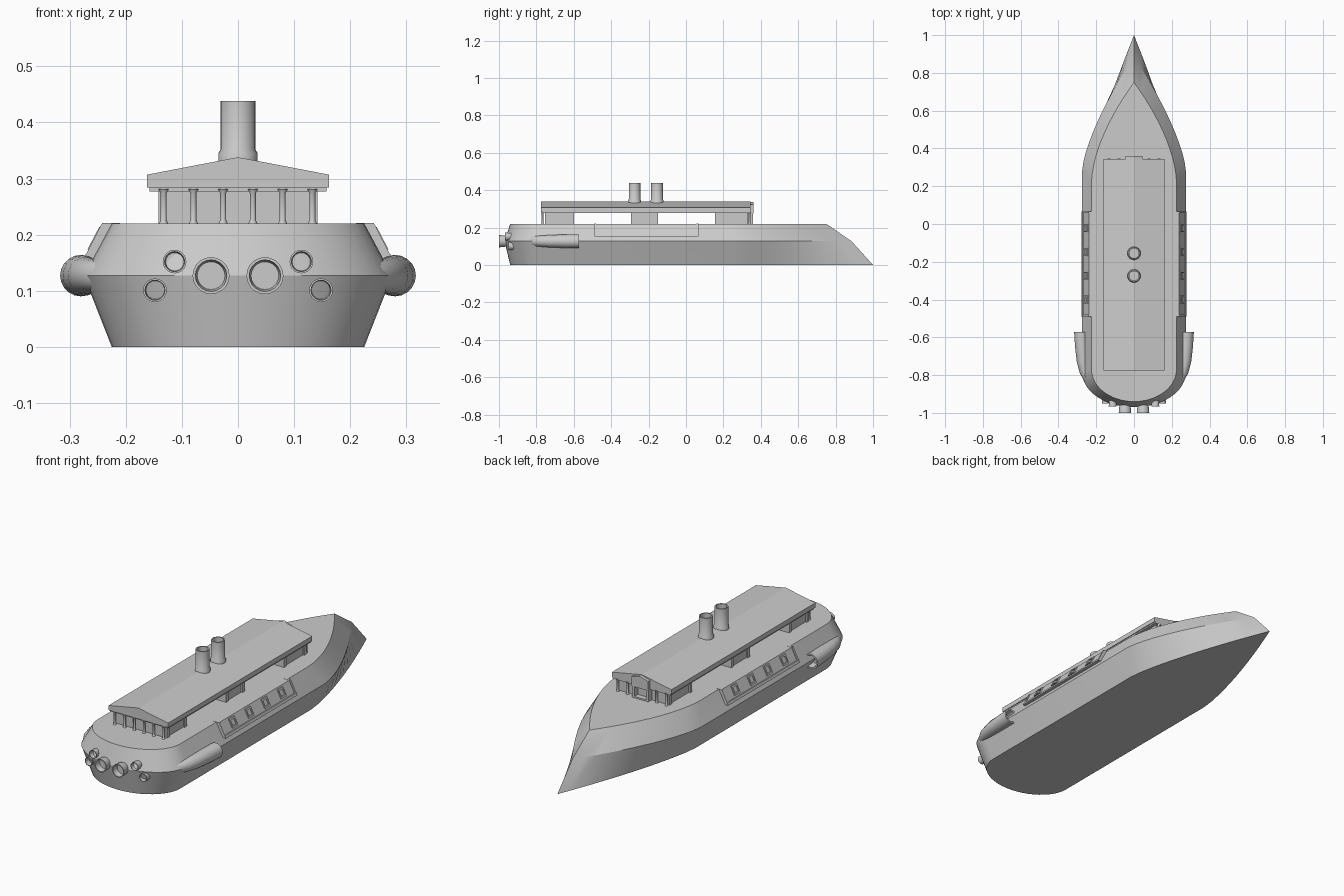
import bpy, bmesh, math
from mathutils import Vector, Matrix

if "Cube" in bpy.data.objects:
    bpy.data.objects.remove(bpy.data.objects["Cube"])


def finish(name, bm, smooth=None):
    bmesh.ops.recalc_face_normals(bm, faces=bm.faces[:])
    me = bpy.data.meshes.new(name)
    bm.to_mesh(me)
    bm.free()
    ob = bpy.data.objects.new(name, me)
    bpy.context.collection.objects.link(ob)
    if smooth:
        bpy.ops.object.select_all(action='DESELECT')
        ob.select_set(True)
        bpy.context.view_layer.objects.active = ob
        bpy.ops.object.shade_smooth_by_angle(angle=math.radians(smooth))
    return ob


def loft(name, rings, smooth=None):
    """Closed rings of points skinned together and capped at both ends."""
    bm = bmesh.new()
    vs = [[bm.verts.new(p) for p in r] for r in rings]
    n = len(rings[0])
    for a, b in zip(vs, vs[1:]):
        for i in range(n):
            j = (i + 1) % n
            bm.faces.new((a[i], a[j], b[j], b[i]))
    bm.faces.new(vs[0])
    bm.faces.new(vs[-1])
    return finish(name, bm, smooth)


def tube(name, axis, stations, segs=20):
    """Stations are (x, y, z, radius); circles lie across the Y or Z axis."""
    rings = []
    for x, y, z, r in stations:
        ring = []
        for i in range(segs):
            a = 2 * math.pi * i / segs
            c, s = r * math.cos(a), r * math.sin(a)
            ring.append((x + c, y, z + s) if axis == 'Y' else (x + c, y + s, z))
        rings.append(ring)
    return loft(name, rings, 35)


def prism(name, profile, y0, y1):
    """XZ profile extruded along Y."""
    return loft(name, [[(x, y, z) for x, z in profile] for y in (y0, y1)])


def box(name, x0, x1, y0, y1, z0, z1):
    return prism(name, [(x0, z0), (x1, z0), (x1, z1), (x0, z1)], y0, y1)


# Hull: rounded stern, straight sides, pointed raked bow
def outline(z, w, stern, s0, b0, bow, p, n=12):
    right = []
    for i in range(n + 1):
        a = math.pi / 2 * i / n
        right.append((w * math.sin(a), s0 - (s0 - stern) * math.cos(a)))
    for i in range(n + 1):
        t = i / n
        right.append((w * (1 - t ** p), b0 + (bow - b0) * t))
    left = [(-x, y) for x, y in right[-2:0:-1]]
    return [(x, y, z) for x, y in right + left]


loft("hull", [
    outline(0.0, 0.225, -0.94, -0.77, 0.25, 1.0, 1.35),
    outline(0.127, 0.275, -0.97, -0.785, 0.28, 0.885, 1.45),
    outline(0.22, 0.225, -0.94, -0.77, 0.22, 0.75, 1.7)], 22)

for s, side in ((-1, "left"), (1, "right")):
    # Side gallery with a sill and framed windows
    prism(f"gallery_{side}", [(s * 0.21, 0.155), (s * 0.272, 0.155),
                              (s * 0.238, 0.22), (s * 0.21, 0.22)], -0.48, 0.06)
    prism(f"gallery_sill_{side}", [(s * 0.24, 0.153), (s * 0.277, 0.153),
                                   (s * 0.272, 0.165), (s * 0.24, 0.165)], -0.49, 0.067)
    for y in (-0.485, 0.062):
        prism(f"gallery_end_{side}", [(s * 0.21, 0.155), (s * 0.276, 0.155),
                                      (s * 0.242, 0.221), (s * 0.21, 0.221)],
              y - 0.005, y + 0.005)

    def strip(y0, y1, za, zb):
        xa, xb = (0.272 - (z - 0.155) * 0.523 for z in (za, zb))
        prism(f"window_frame_{side}", [(s * (xa - .01), za), (s * (xa + .006), za),
                                       (s * (xb + .006), zb), (s * (xb - .01), zb)], y0, y1)
    for k in range(4):
        y = -0.4 + k * 0.126
        strip(y - .021, y - .014, .174, .214)
        strip(y + .014, y + .021, .174, .214)
        strip(y - .014, y + .014, .174, .181)
        strip(y - .014, y + .014, .207, .214)

    # Side pod, hollow at its forward end
    tube(f"side_pod_{side}", 'Y', [
        (s * .279, -.61, .127, .024), (s * .28, -.572, .127, .029),
        (s * .28, -.572, .127, .037), (s * .276, -.65, .127, .036),
        (s * .270, -.73, .127, .033), (s * .258, -.79, .127, .029),
        (s * .235, -.835, .127, .026), (s * .19, -.875, .127, .018)])

    # Stern nozzles
    for x, z, r, y in ((.048, .127, .033, -1.0), (.113, .152, .021, -.967),
                       (.148, .101, .021, -.95)):
        x *= s
        tube(f"stern_nozzle_{side}", 'Y', [
            (x, y + .09, z, r * .6), (x, y + .055, z, r * .65),
            (x, y + .03, z, r * .92), (x, y, z, r), (x, y, z, r * .85),
            (x, y + .028, z, r * .75)])

# Cabin blocks across the deck, with framed side windows
for y0, y1 in ((-.755, -.6), (-.295, -.15), (.155, .33)):
    box("cabin_block", -.135, .135, y0, y1, .22, .28)
    for s in (-1, 1):
        xa, xb = sorted((s * .13, s * .142))
        box("cabin_frame_top", xa, xb, y0, y1, .266, .28)
        for y in (y0, y1 - .018):
            box("cabin_frame_post", xa, xb, y, y + .018, .22, .266)

# Posts with capitals and feet at both ends
for y in (-.768, .34):
    for k in range(6):
        x = -.1325 + k * .053
        if y > 0 and k in (2, 3):
            continue
        tube("porch_post", 'Z', [(x, y, .22, .008), (x, y, .226, .0055),
                                 (x, y, .274, .0055), (x, y, .281, .009)], 10)

# Gabled roof with overhanging eaves
prism("roof", [(-.162, .284), (.162, .284), (.162, .307), (0, .338), (-.162, .307)],
      -.775, .345)
prism("roof_underside", [(-.158, .277), (.158, .277), (.158, .286), (-.158, .286)], -.768, .345)

# Bow entrance porch
prism("entrance_gable", [(-.045, .276), (.045, .276), (.045, .322), (0, .336), (-.045, .322)],
      .33, .36)
for s in (-1, 1):
    box("entrance_jamb", s * .038 - .007, s * .038 + .007, .33, .357, .22, .28)
box("entrance_step", -.04, .04, .33, .357, .22, .227)

# Funnels
for y in (-.155, -.275):
    tube("funnel", 'Z', [(0, y, .32, .035), (0, y, .345, .035), (0, y, .352, .031),
                         (0, y, .438, .031), (0, y, .438, .025), (0, y, .37, .025)], 24)
